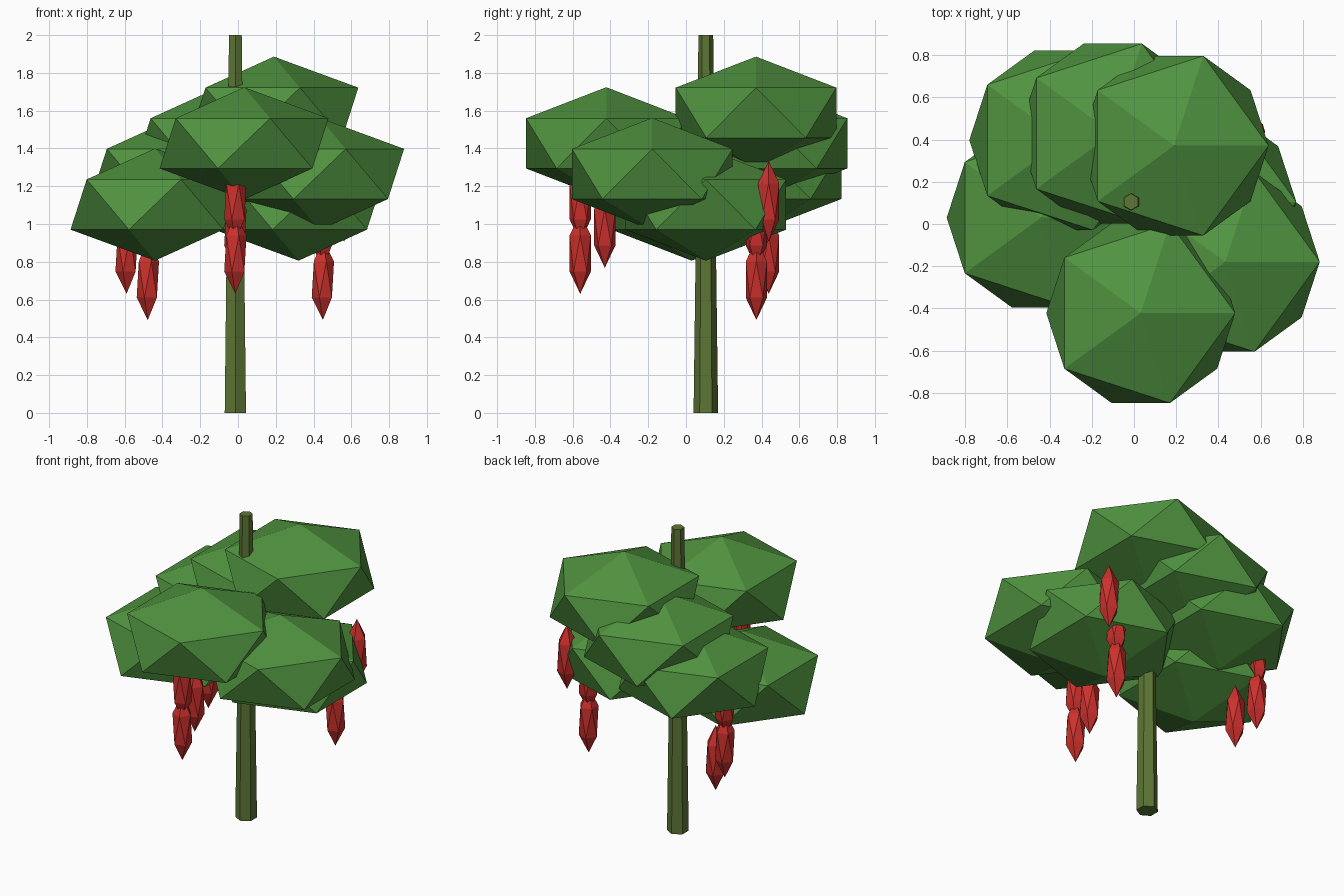
import bpy, math

if "Cube" in bpy.data.objects:
    bpy.data.objects.remove(bpy.data.objects["Cube"])

TX, TY = -0.014, 0.105          # trunk axis


def material(name, rgb):
    m = bpy.data.materials.new(name)
    m.diffuse_color = (*rgb, 1)
    m.use_nodes = True
    m.node_tree.nodes["Principled BSDF"].inputs["Base Color"].default_value = m.diffuse_color
    return m


LEAF = material("leaf_green", (0.08, 0.29, 0.05))
POD = material("pod_red", (0.60, 0.03, 0.025))
BARK = material("bark_olive", (0.11, 0.18, 0.035))


def blob(name, angle, dist, z, radius, half_height, mat):
    """Stretched 20-sided ball placed around the trunk."""
    a = math.radians(angle)
    loc = (TX + dist * math.cos(a), TY + dist * math.sin(a), z)
    bpy.ops.mesh.primitive_ico_sphere_add(subdivisions=1, radius=1, location=loc)
    o = bpy.context.object
    o.name = name
    o.scale = (radius, radius, half_height)
    o.data.materials.append(mat)


# Six-sided tapering trunk
bpy.ops.mesh.primitive_cone_add(vertices=6, radius1=0.065, radius2=0.039,
                                depth=2, location=(TX, TY, 1))
trunk = bpy.context.object
trunk.name = "trunk"
trunk.data.materials.append(BARK)

# Foliage clumps in a golden-angle spiral, four height levels
for k in range(7):
    blob(f"foliage_{k}", 137.5 * k, 0.335 + 0.097 * (k % 3),
         1.103 + 0.162 * (k % 4), 0.5, 0.297, LEAF)

# Hanging pods in three groups, alternating inner and outer
for k in range(9):
    blob(f"pod_{k}", 150 - 120 * k, 0.535 if k % 2 else 0.665,
         1.12 - 0.138 * (k % 4), 0.066, 0.214, POD)
